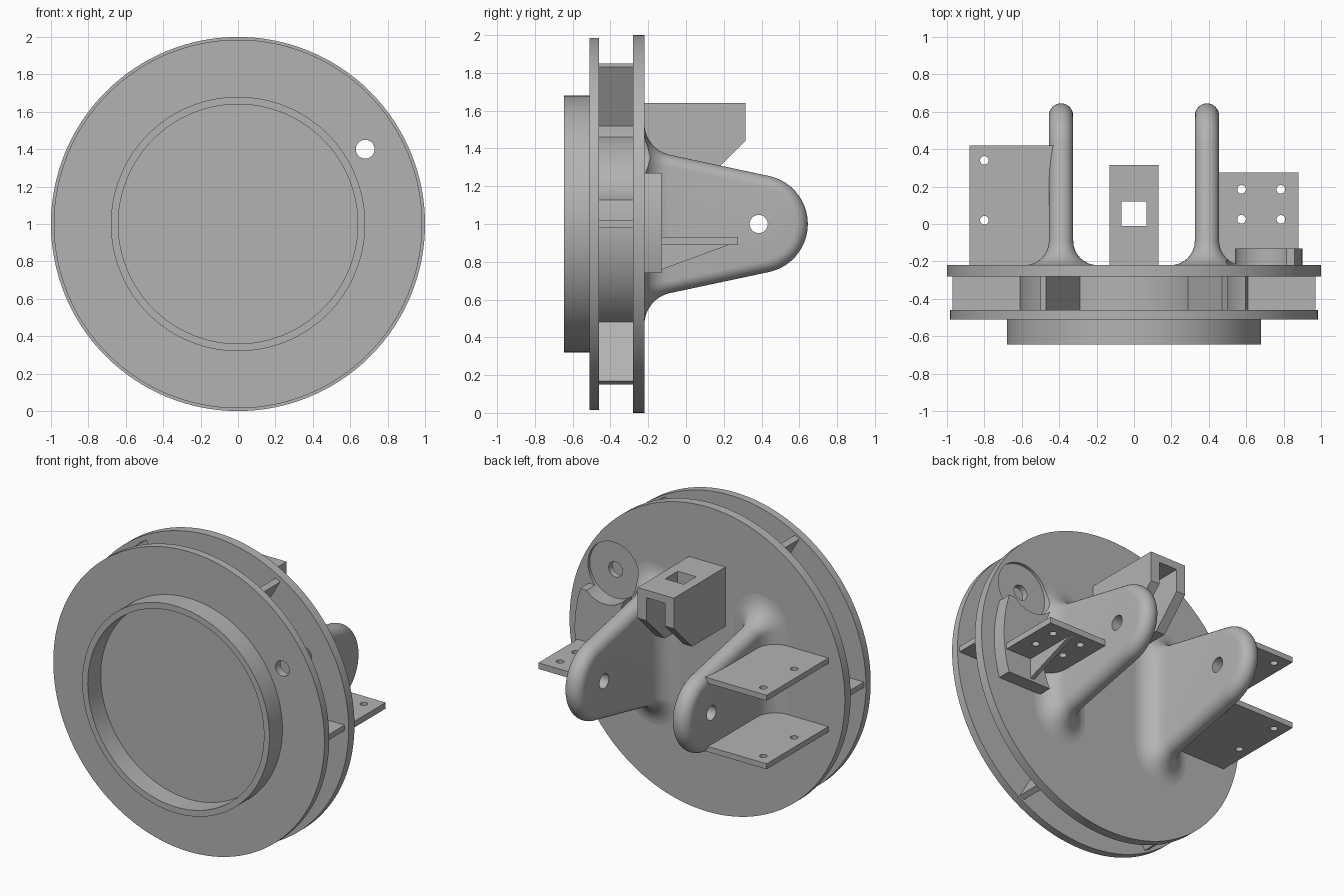
import bpy, bmesh
from math import sin, cos, asin, radians, pi, sqrt

if "Cube" in bpy.data.objects:
    bpy.data.objects.remove(bpy.data.objects["Cube"])

grey = bpy.data.materials.new("plain grey")
grey.use_nodes = True
colour = (0.45, 0.45, 0.45, 1)
grey.diffuse_color = colour
grey.node_tree.nodes["Principled BSDF"].inputs["Base Color"].default_value = colour

HOLE = (0.68, 1.40)      # pin hole, x and z


def finish(name, bm):
    bmesh.ops.recalc_face_normals(bm, faces=bm.faces)
    mesh = bpy.data.meshes.new(name)
    bm.to_mesh(mesh)
    bm.free()
    mesh.materials.append(grey)
    obj = bpy.data.objects.new(name, mesh)
    bpy.context.collection.objects.link(obj)
    return obj


def prism(name, pts, axis, a, b):
    """Extrude a 2D outline along an axis from a to b."""
    def place(p, t):
        c = list(p)
        c.insert("xyz".index(axis), t)
        return c
    bm = bmesh.new()
    low = [bm.verts.new(place(p, a)) for p in pts]
    top = [bm.verts.new(place(p, b)) for p in pts]
    bm.faces.new(low)
    bm.faces.new(top)
    for i in range(len(pts)):
        j = (i + 1) % len(pts)
        bm.faces.new((low[i], low[j], top[j], top[i]))
    return finish(name, bm)


def arc(cx, cy, r, a0, a1, n):
    return [(cx + r * cos(a0 + (a1 - a0) * i / n),
             cy + r * sin(a0 + (a1 - a0) * i / n)) for i in range(n + 1)]


def cyl(name, r, axis, a, b, c, n=48):
    return prism(name, arc(*c, r, 0, 2 * pi, n)[:-1], axis, a, b)


def box(name, x0, x1, y0, y1, z0, z1):
    return prism(name, [(x0, y0), (x1, y0), (x1, y1), (x0, y1)], "z", z0, z1)


def select(obj):
    bpy.ops.object.select_all(action='DESELECT')
    obj.select_set(True)
    bpy.context.view_layer.objects.active = obj


def cut(obj, *cutters):
    for c in cutters:
        c.hide_render = True
        select(obj)
        m = obj.modifiers.new("cut", 'BOOLEAN')
        m.operation = 'DIFFERENCE'
        m.solver = 'EXACT'
        m.object = c
        bpy.ops.object.modifier_apply(modifier=m.name)
        bpy.data.objects.remove(c)


def smooth(obj):
    select(obj)
    bpy.ops.object.shade_smooth_by_angle(angle=radians(25))


def pin_cutter():
    return cyl("pin_cutter", 0.05, "y", -0.8, 0.1, HOLE)


def clearance_cutter():
    return cyl("clearance_cutter", 0.187, "y", -0.24, 0.1, HOLE, 64)


# Flanges, hub and front collar
back_flange = cyl("back_flange", 1.0, "y", -0.28, -0.22, (0, 1), 128)
cut(back_flange, pin_cutter(), clearance_cutter())
front_flange = cyl("front_flange", 0.985, "y", -0.51, -0.46, (0, 1), 128)
cut(front_flange, pin_cutter())
hub = cyl("hub", 0.61, "y", -0.47, -0.27, (0, 1), 96)
cut(hub, cyl("hub_relief", 0.285, "y", -0.6, -0.1, HOLE, 64))
collar = cyl("front_collar", 0.68, "y", -0.645, -0.505, (0, 1), 128)
cut(collar, cyl("collar_bore", 0.64, "y", -0.8, -0.4, (0, 1), 128))
for o in (back_flange, front_flange, hub, collar):
    smooth(o)

# Radial webs between the flanges
for k in range(6):
    a = k * pi / 3
    outline = [(r * cos(a) - t * sin(a), 1 + r * sin(a) + t * cos(a))
               for r, t in ((0.55, -0.018), (0.97, -0.018), (0.97, 0.018), (0.55, 0.018))]
    prism("web", outline, "y", -0.47, -0.27)


def lug(name, cx):
    """Tapered lug with a fully rounded rim and a flared foot."""
    R, half, yc, slope = 0.26, 0.065, 0.385, radians(78)
    flare, foot = 0.13, -0.22
    side = []            # (y, extra offset) up the straight edge
    for i in range(9):
        u = radians(90) * i / 8
        side.append((foot - 0.0 + flare * (1 - cos(u)), flare * (1 - sin(u))))
    side.insert(0, (foot - 0.02, flare))
    tip = [slope - 2 * slope * i / 32 for i in range(33)]
    rolls = [radians(-90 + 180 * i / 16) for i in range(17)]
    bm = bmesh.new()
    cols = []
    for roll in rolls:
        up = []
        for y, e in side:
            r = R - half + (half + e) * cos(roll)
            up.append(((half + e) * sin(roll), y, (r - (y - yc) * cos(slope)) / sin(slope)))
        r = R - half + half * cos(roll)
        over = [(half * sin(roll), yc + r * cos(t), r * sin(t)) for t in tip]
        down = [(x, y, -z) for x, y, z in reversed(up)]
        cols.append([bm.verts.new((cx + x, y, 1 + z)) for x, y, z in up + over + down])
    n = len(cols[0])
    for a, b in zip(cols, cols[1:]):
        for i in range(n - 1):
            bm.faces.new((a[i], a[i + 1], b[i + 1], b[i]))
    for c in (cols[0], cols[-1]):            # flat cheeks
        for i in range(n // 2 - 1):
            bm.faces.new((c[i], c[i + 1], c[n - 2 - i], c[n - 1 - i]))
        m = n // 2
        bm.faces.new((c[m - 1], c[m], c[m + 1]))
    bm.faces.new([c[0] for c in cols] + [c[-1] for c in reversed(cols)])
    obj = finish(name, bm)
    cut(obj, cyl("lug_bore", 0.048, "x", cx - 0.3, cx + 0.3, (yc, 1)))
    return obj


# Pair of lugs, the left one relieved around the pin hole
right_lug = lug("right_lug", -0.39)
left_lug = lug("left_lug", 0.39)
cut(left_lug, clearance_cutter())
smooth(right_lug)
smooth(left_lug)

# Curved mounting pad
lo, hi = -0.26, 0.27
pad_outline = (arc(0, 1, 0.9, asin(lo / 0.9), asin(hi / 0.9), 16)
               + arc(0, 1, 0.604, asin(hi / 0.604), asin(lo / 0.604), 16))
pad = prism("mounting_pad", pad_outline, "y", -0.23, -0.13)
cut(pad, clearance_cutter())
smooth(pad)

# Left shelf with its gusset
shelf = box("left_shelf", 0.42, 0.88, -0.23, 0.275, 0.89, 0.93)
for x in (0.575, 0.785):
    for y in (0.025, 0.185):
        cut(shelf, cyl("bolt_hole", 0.023, "z", 0.8, 1.0, (x, y), 24))
smooth(shelf)
prism("shelf_gusset", [(-0.14, 0.9), (-0.14, 0.755), (0.23, 0.89), (0.23, 0.9)],
      "x", 0.665, 0.695)

# Two right shelves
for label, z in (("upper", 1.225), ("lower", 0.775)):
    plate = box(label + "_right_shelf", -0.88, -0.40, -0.23, 0.42, z - 0.018, z + 0.018)
    for y in (0.02, 0.34):
        cut(plate, cyl("bolt_hole", 0.023, "z", z - 0.1, z + 0.1, (-0.8, y), 24))
    smooth(plate)

# Central catch block with chamfered nose, slot and square opening
block = prism("catch_block", [(-0.23, 1.64), (0.315, 1.64), (0.315, 1.44),
                              (0.125, 1.25), (-0.23, 1.25)], "x", -0.132, 0.132)
cut(block, box("square_opening", -0.067, 0.067, -0.01, 0.12, 1.1, 1.8),
    box("nose_slot", -0.067, 0.067, 0.05, 0.5, 1.1, 1.59))
